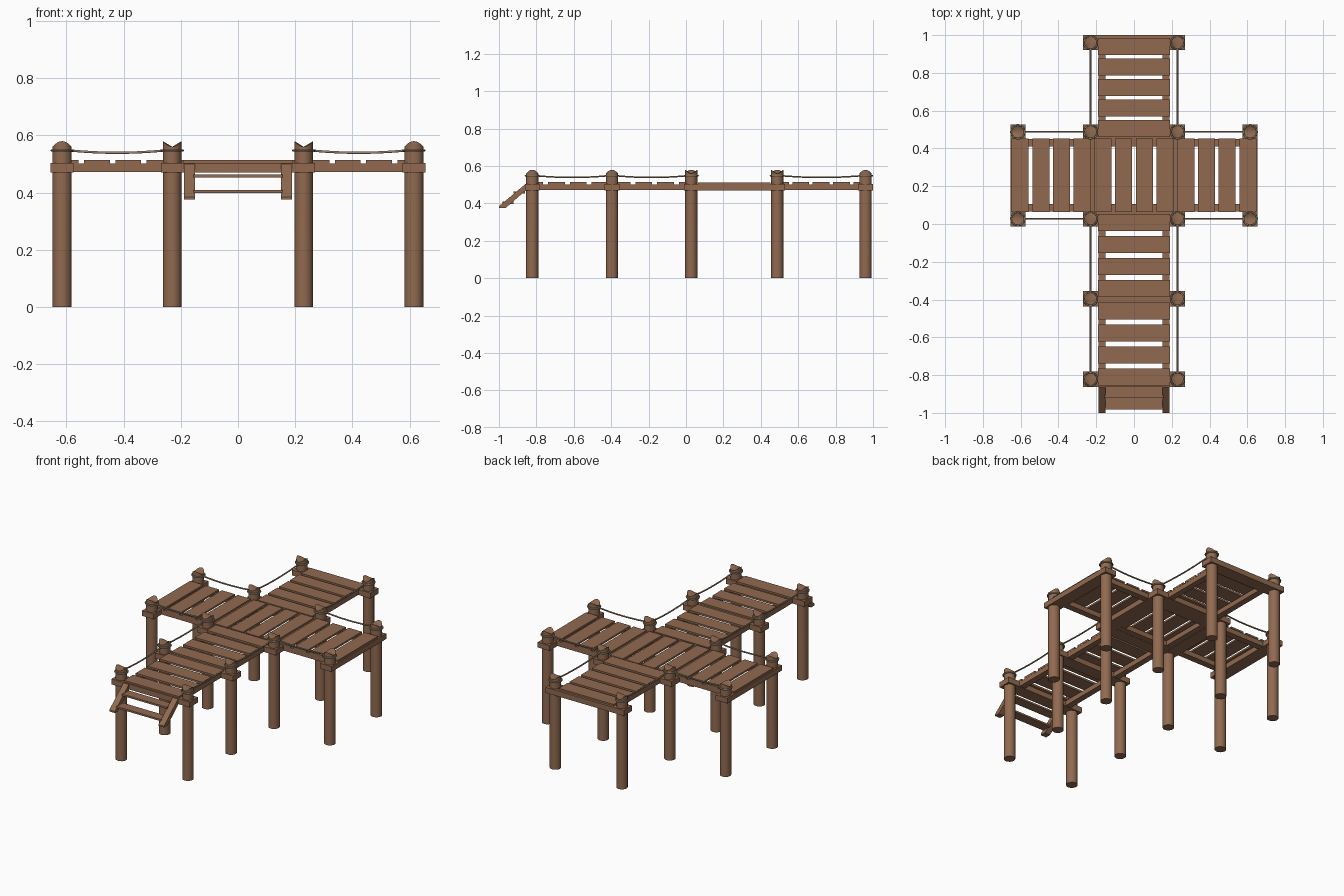
import bpy, bmesh, math
from mathutils import Vector

if "Cube" in bpy.data.objects:
    bpy.data.objects.remove(bpy.data.objects["Cube"])


def material(name, rgb):
    m = bpy.data.materials.new(name)
    m.diffuse_color = (*rgb, 1)
    m.use_nodes = True
    m.node_tree.nodes["Principled BSDF"].inputs["Base Color"].default_value = m.diffuse_color
    return m


WOOD = material("brown wood", (0.283, 0.144, 0.080))
ROPE = material("tan rope", (0.30, 0.24, 0.155))


def finish(name, bm, mat, smooth=False):
    bmesh.ops.recalc_face_normals(bm, faces=bm.faces)
    me = bpy.data.meshes.new(name)
    bm.to_mesh(me)
    bm.free()
    me.materials.append(mat)
    ob = bpy.data.objects.new(name, me)
    bpy.context.collection.objects.link(ob)
    if smooth:
        bpy.ops.object.select_all(action='DESELECT')
        ob.select_set(True)
        bpy.context.view_layer.objects.active = ob
        bpy.ops.object.shade_smooth_by_angle(angle=math.radians(40))
    return ob


def box(name, x0, x1, y0, y1, z0, z1):
    bm = bmesh.new()
    bmesh.ops.create_cube(bm, size=1)
    for v in bm.verts:
        v.co = Vector(((x0 + x1) / 2 + v.co.x * (x1 - x0),
                       (y0 + y1) / 2 + v.co.y * (y1 - y0),
                       (z0 + z1) / 2 + v.co.z * (z1 - z0)))
    return finish(name, bm, WOOD)


XI, XO = 0.23, 0.615                       # inner and outer post columns
ROWS = [-0.822, -0.396, 0.028, 0.488, 0.96]  # post rows
Y0, Y1 = ROWS[2], ROWS[3]
R, H, NOTCH, SIDES = 0.033, 0.58, 0.02, 16
BZ0, BZ1, DZ = 0.47, 0.504, 0.514          # beam bottom, beam top, deck top
ROPE_Z = 0.55


# Posts with a rounded saddle cut into the top
def post(x, y, along_x):
    bm = bmesh.new()
    base, top = [], []
    for i in range(SIDES):
        a = 2 * math.pi * i / SIDES
        c, s = math.cos(a), math.sin(a)
        k = s if along_x else c
        base.append(bm.verts.new((x + R * c, y + R * s, 0)))
        top.append(bm.verts.new((x + R * c, y + R * s, H - NOTCH * (1 - k * k))))
    mid = bm.verts.new((x, y, H - NOTCH))
    bm.faces.new(base)
    for i in range(SIDES):
        j = (i + 1) % SIDES
        bm.faces.new((base[i], base[j], top[j], top[i]))
        bm.faces.new((top[i], top[j], mid))
    finish("post", bm, WOOD, True)


# Rope loop tied around a post
def rope_loop(x, y):
    bm = bmesh.new()
    n, m, big, small = 20, 6, 0.036, 0.005
    rings = []
    for i in range(n):
        a = 2 * math.pi * i / n
        ring = []
        for j in range(m):
            b = 2 * math.pi * j / m
            r = big + small * math.cos(b)
            ring.append(bm.verts.new((x + r * math.cos(a), y + r * math.sin(a),
                                      ROPE_Z - 0.003 + small * math.sin(b))))
        rings.append(ring)
    for i in range(n):
        p, q = rings[i], rings[(i + 1) % n]
        for j in range(m):
            k = (j + 1) % m
            bm.faces.new((p[j], q[j], q[k], p[k]))
    finish("rope_loop", bm, ROPE, True)


posts = [(s * XI, y, False) for s in (-1, 1) for y in ROWS]
posts += [(s * XO, y, True) for s in (-1, 1) for y in (Y0, Y1)]
for p in posts:
    post(*p)
    rope_loop(p[0], p[1])


# Sagging handrail ropes
def rope(a, b, sag=0.011):
    cu = bpy.data.curves.new("handrail_rope", 'CURVE')
    cu.dimensions = '3D'
    cu.bevel_depth = 0.0045
    cu.bevel_resolution = 1
    sp = cu.splines.new('POLY')
    n = 10
    sp.points.add(n)
    for i in range(n + 1):
        t = i / n
        z = ROPE_Z - sag * 4 * t * (1 - t)
        sp.points[i].co = (a[0] + (b[0] - a[0]) * t, a[1] + (b[1] - a[1]) * t, z, 1)
    ob = bpy.data.objects.new("handrail_rope", cu)
    cu.materials.append(ROPE)
    bpy.context.collection.objects.link(ob)
    bpy.ops.object.select_all(action='DESELECT')
    ob.select_set(True)
    bpy.context.view_layer.objects.active = ob
    bpy.ops.object.convert(target='MESH')


for s in (-1, 1):
    for i in (0, 1, 3):
        rope((s * XI, ROWS[i]), (s * XI, ROWS[i + 1]))
    for y in (Y0, Y1):
        rope((s * XI, y), (s * XO, y))

# Cross beams on the post rows and columns
for y in ROWS:
    box("cross_beam", -0.27, 0.27, y - 0.04, y + 0.04, BZ0, BZ1)
for s in (-1, 1):
    for x in (XI, XO):
        c = s * x
        box("column_beam", c - 0.04, c + 0.04, Y0 - 0.04, Y1 + 0.04, BZ0, BZ1 - 0.001)
    # Joists carrying the planks
    c = s * 0.17
    box("long_joist", c - 0.019, c + 0.019, -0.855, 0.99, BZ0 + 0.002, BZ1 - 0.002)
for y in (0.085, 0.43):
    box("side_joist", -XO, XO, y - 0.02, y + 0.02, BZ0 + 0.001, BZ1 - 0.002)


# Deck planks
def spread(a, b, n):
    return [a + (b - a) * i / (n - 1) for i in range(n)]


for y in spread(-0.81, 0.008, 8) + spread(0.505, 0.94, 5):
    box("deck_plank", -0.19, 0.19, y - 0.045, y + 0.045, BZ1 - 0.002, DZ)
for x in spread(-0.603, 0.603, 12):
    box("middle_plank", x - 0.045, x + 0.045, 0.063, 0.453, BZ1 - 0.002, DZ - 0.001)

# Front steps: two sloping rails and two treads
profile = [(-0.858, 0.504), (-1.0, 0.385), (-1.0, 0.375), (-0.965, 0.375), (-0.858, 0.468)]
for s in (-1, 1):
    bm = bmesh.new()
    f = bm.faces.new([bm.verts.new((s * 0.17 - 0.019, y, z)) for y, z in profile])
    ext = bmesh.ops.extrude_face_region(bm, geom=[f])["geom"]
    bmesh.ops.translate(bm, vec=(0.038, 0, 0),
                        verts=[g for g in ext if isinstance(g, bmesh.types.BMVert)])
    finish("step_rail", bm, WOOD)
for y, z in ((-0.892, 0.463), (-0.951, 0.409)):
    box("step_tread", -0.155, 0.155, y - 0.03, y + 0.03, z - 0.011, z)
